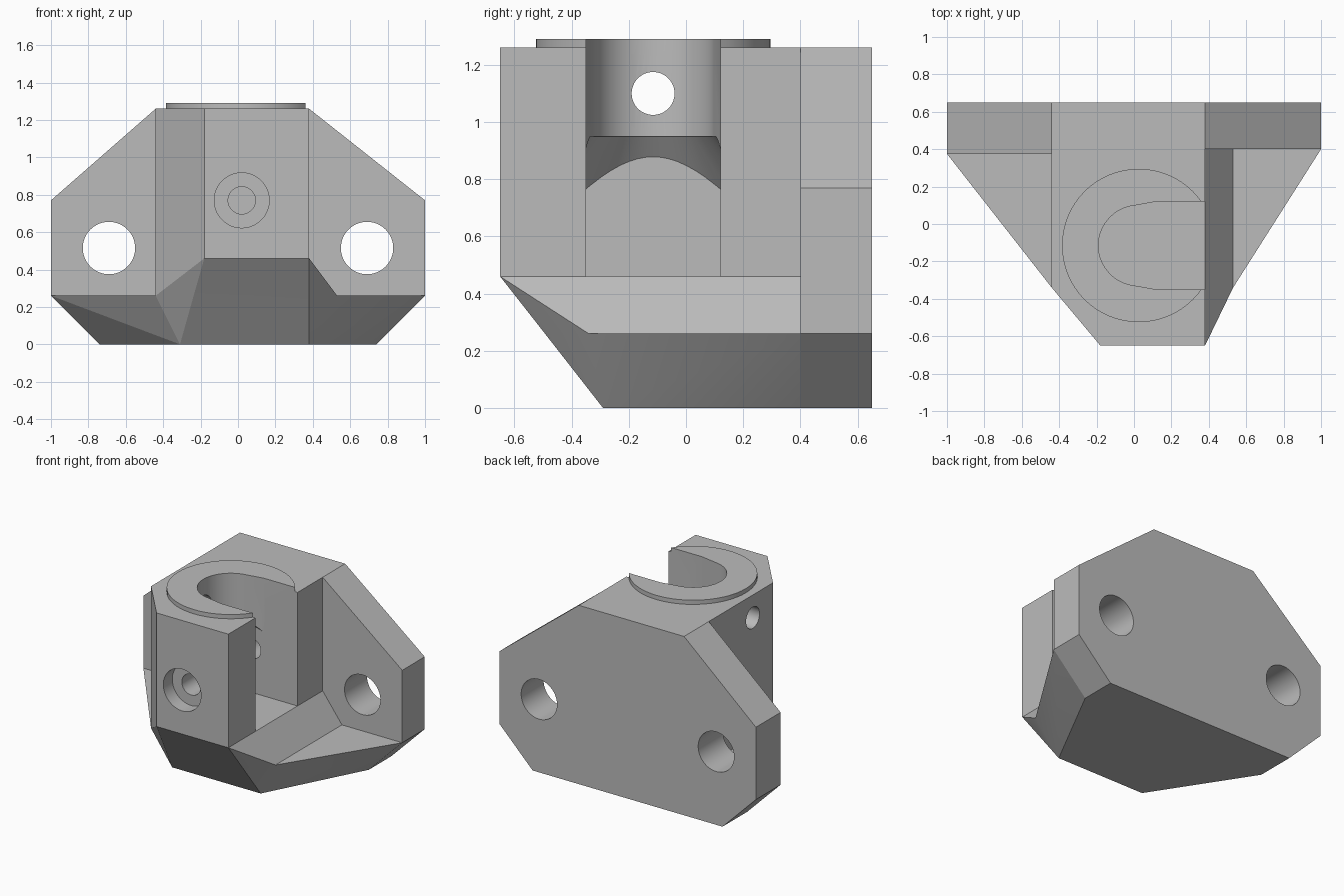
import bpy, bmesh, math
from mathutils import Matrix

old = bpy.data.objects.get("Cube")
if old:
    bpy.data.objects.remove(old, do_unlink=True)

grey = bpy.data.materials.new("plain grey")
grey.use_nodes = True
tone = (0.5, 0.5, 0.5, 1)
grey.diffuse_color = tone
grey.node_tree.nodes["Principled BSDF"].inputs["Base Color"].default_value = tone


def finish(name, bm):
    bmesh.ops.recalc_face_normals(bm, faces=bm.faces)
    mesh = bpy.data.meshes.new(name)
    bm.to_mesh(mesh)
    bm.free()
    mesh.materials.append(grey)
    obj = bpy.data.objects.new(name, mesh)
    bpy.context.collection.objects.link(obj)
    return obj


def hull(name, points):
    bm = bmesh.new()
    for p in points:
        bm.verts.new(p)
    out = bmesh.ops.convex_hull(bm, input=bm.verts)
    spare = {v for v in out["geom_interior"] + out["geom_unused"]
             if isinstance(v, bmesh.types.BMVert)}
    bmesh.ops.delete(bm, geom=list(spare), context='VERTS')
    bmesh.ops.dissolve_limit(bm, angle_limit=0.005, verts=bm.verts, edges=bm.edges)
    return finish(name, bm)


def prism(name, outline, low, high, axis='Z'):
    def place(p, h):
        return (*p, h) if axis == 'Z' else (p[0], h, p[1])
    return hull(name, [place(p, h) for h in (low, high) for p in outline])


def box(name, x0, x1, y0, y1, z0, z1):
    return prism(name, [(x0, y0), (x1, y0), (x1, y1), (x0, y1)], z0, z1)


def rod(name, centre, r, length, axis='Z', r2=None):
    bm = bmesh.new()
    turn = {'Z': Matrix(), 'X': Matrix.Rotation(math.pi / 2, 4, 'Y'),
            'Y': Matrix.Rotation(math.pi / 2, 4, 'X')}[axis]
    bmesh.ops.create_cone(bm, cap_ends=True, segments=64, radius1=r,
                          radius2=r if r2 is None else r2, depth=length,
                          matrix=Matrix.Translation(centre) @ turn)
    return finish(name, bm)


def combine(target, tool, operation):
    mod = target.modifiers.new("combine", 'BOOLEAN')
    mod.operation = operation
    mod.solver = 'EXACT'
    mod.object = tool
    bpy.context.view_layer.objects.active = target
    bpy.ops.object.modifier_apply(modifier=mod.name)
    bpy.data.objects.remove(tool, do_unlink=True)


BX, BY = 0.025, -0.115      # bore centre
SHELF, FLOOR, TOP = 0.26, 0.46, 1.26

# Back plate, slightly thinner on the left wing
bracket = prism("mounting_bracket",
                [(-.74, 0), (.74, 0), (1, SHELF), (1, .77), (.38, TOP),
                 (-.44, TOP), (-1, .77), (-1, SHELF)], .375, .65, 'Y')
combine(bracket, box("wing_trim", .3, 1.2, .2, .40, -.2, 1.5), 'DIFFERENCE')

# Tapered foot below the shelves
foot = [(-.74, .5), (.74, .5), (.74, .40), (.38, -.29), (-.31, -.29), (-.74, .375)]
ledge = [(-1, .5), (1, .5), (1, .40), (.53, -.34), (.38, -.493), (-.237, -.493),
         (-.44, -.34), (-1, .375)]
base = hull("tapered_base", [(*p, 0) for p in foot] + [(*p, SHELF) for p in ledge])
combine(bracket, base, 'UNION')

# Sloped shoulder under the tower
shoulder_low = [(.53, .5), (.53, -.34), (.38, -.493), (-.237, -.493), (-.44, -.34), (-.44, .5)]
tower_plan = [(.38, .5), (.38, -.65), (-.18, -.65), (-.44, -.34), (-.44, .5)]
shoulder = hull("shoulder", [(*p, SHELF) for p in shoulder_low]
                + [(*p, FLOOR) for p in tower_plan])
combine(bracket, shoulder, 'UNION')

# Tower with raised collar
combine(bracket, prism("tower", tower_plan, FLOOR, TOP), 'UNION')
combine(bracket, rod("collar", (BX, BY, 1.24), .41, .1), 'UNION')

# Upper bore and its flared side opening
combine(bracket, rod("bore", (BX, BY, 1.2), .215, .54), 'DIFFERENCE')
mouth = [(-.02, BY - .21), (.12, BY - .235), (.7, BY - .235),
         (.7, BY + .235), (.12, BY + .235), (-.02, BY + .21)]
combine(bracket, prism("mouth", mouth, .9, 1.5), 'DIFFERENCE')

# Lower pocket with a conical ceiling
pocket = box("pocket", -.25, .7, BY - .235, BY + .235, FLOOR, .95)
combine(pocket, rod("ceiling_cone", (BX, BY, .675), .643, .55, 'Z', .22), 'INTERSECT')
combine(bracket, pocket, 'DIFFERENCE')
combine(bracket, box("pocket_mouth", .12, .7, BY - .235, BY + .235, FLOOR, 1.1), 'DIFFERENCE')

# Mounting holes, clamp screw hole with counterbore, and side pin hole
for side in (-1, 1):
    combine(bracket, rod("mounting_hole", (side * .69, .5, .515), .14, .8, 'Y'), 'DIFFERENCE')
combine(bracket, rod("screw_hole", (.02, -.2, .77), .073, 1.1, 'Y'), 'DIFFERENCE')
combine(bracket, rod("counterbore", (.02, -.65, .77), .147, .2, 'Y'), 'DIFFERENCE')
combine(bracket, rod("pin_hole", (-.3, BY, 1.1), .075, .5, 'X'), 'DIFFERENCE')

# Smooth round walls, keep machined edges crisp
bpy.ops.object.select_all(action='DESELECT')
bracket.select_set(True)
bpy.context.view_layer.objects.active = bracket
bpy.ops.object.shade_smooth_by_angle(angle=math.radians(12))
